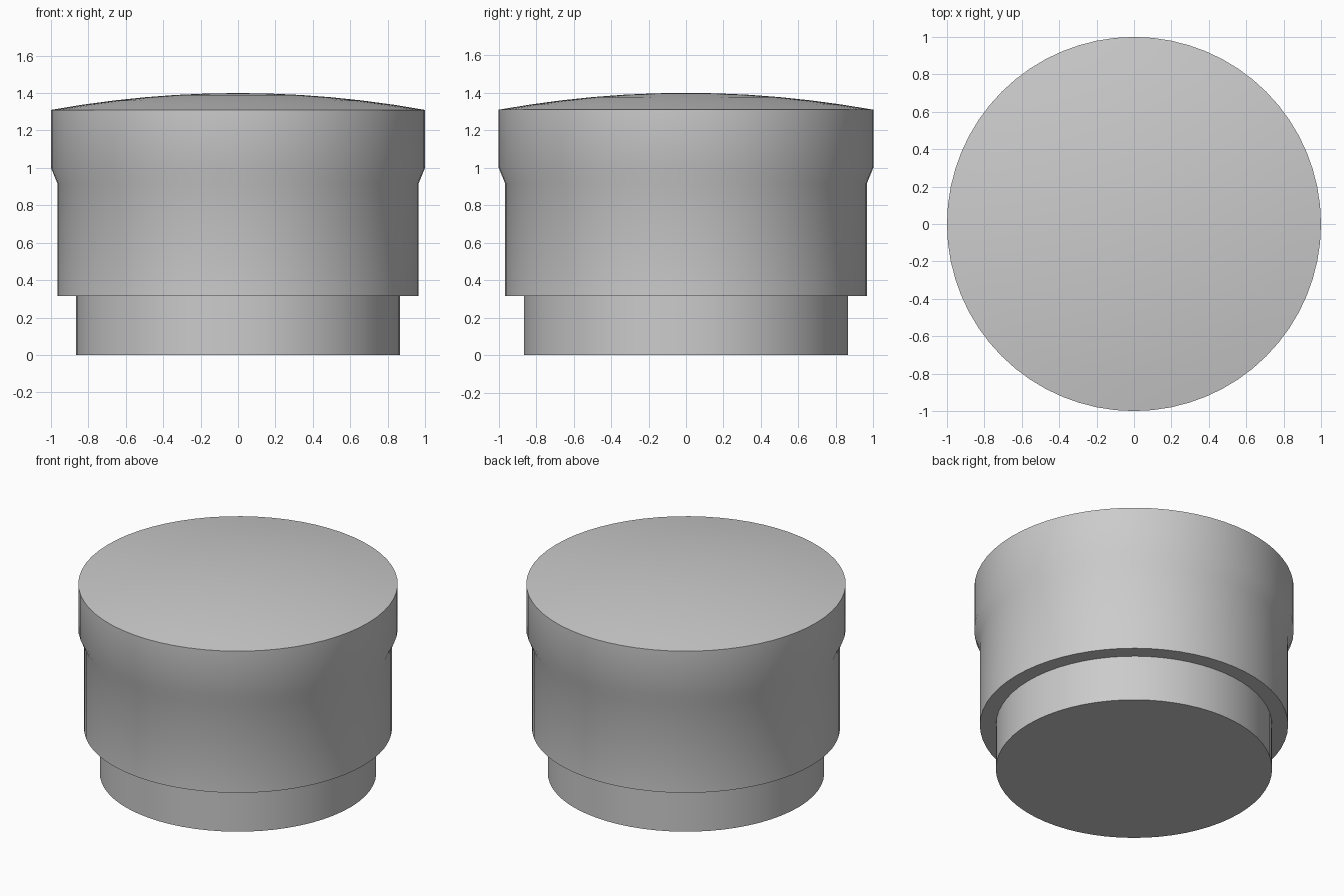
import bpy, bmesh, math

cube = bpy.data.objects.get("Cube")
if cube:
    bpy.data.objects.remove(cube, do_unlink=True)

SEGMENTS = 64
RIM_Z, DOME_RISE, DOME_STEPS = 1.31, 0.09, 6

gray = bpy.data.materials.new("plain gray")
gray.use_nodes = True
gray.diffuse_color = (0.6, 0.6, 0.6, 1)
gray.node_tree.nodes["Principled BSDF"].inputs["Base Color"].default_value = (0.6, 0.6, 0.6, 1)


def lathe(name, profile):
    """Revolve a radius/height profile around the z axis."""
    bm = bmesh.new()
    verts = [bm.verts.new((r, 0, z)) for r, z in profile]
    edges = [bm.edges.new(pair) for pair in zip(verts, verts[1:])]
    bmesh.ops.spin(bm, geom=verts + edges, cent=(0, 0, 0), axis=(0, 0, 1),
                   angle=math.tau, steps=SEGMENTS, use_merge=True)
    bmesh.ops.remove_doubles(bm, verts=bm.verts, dist=0.0001)
    bmesh.ops.recalc_face_normals(bm, faces=bm.faces)
    mesh = bpy.data.meshes.new(name)
    bm.to_mesh(mesh)
    bm.free()
    mesh.materials.append(gray)
    obj = bpy.data.objects.new(name, mesh)
    bpy.context.collection.objects.link(obj)
    bpy.ops.object.select_all(action="DESELECT")
    obj.select_set(True)
    bpy.context.view_layer.objects.active = obj
    bpy.ops.object.shade_smooth_by_angle(angle=math.radians(30))
    return obj


# Plug, stepped body and flared collar, outlined from the base centre upward
body = [(0, 0), (0.865, 0), (0.865, 0.315), (0.965, 0.315),
        (0.965, 0.915), (1, 1), (1, RIM_Z)]

# Shallow domed top
dome = []
for i in range(1, DOME_STEPS + 1):
    r = 1 - i / DOME_STEPS
    dome.append((r, RIM_Z + DOME_RISE * (1 - r * r)))

lathe("domed_cap", body + dome)
